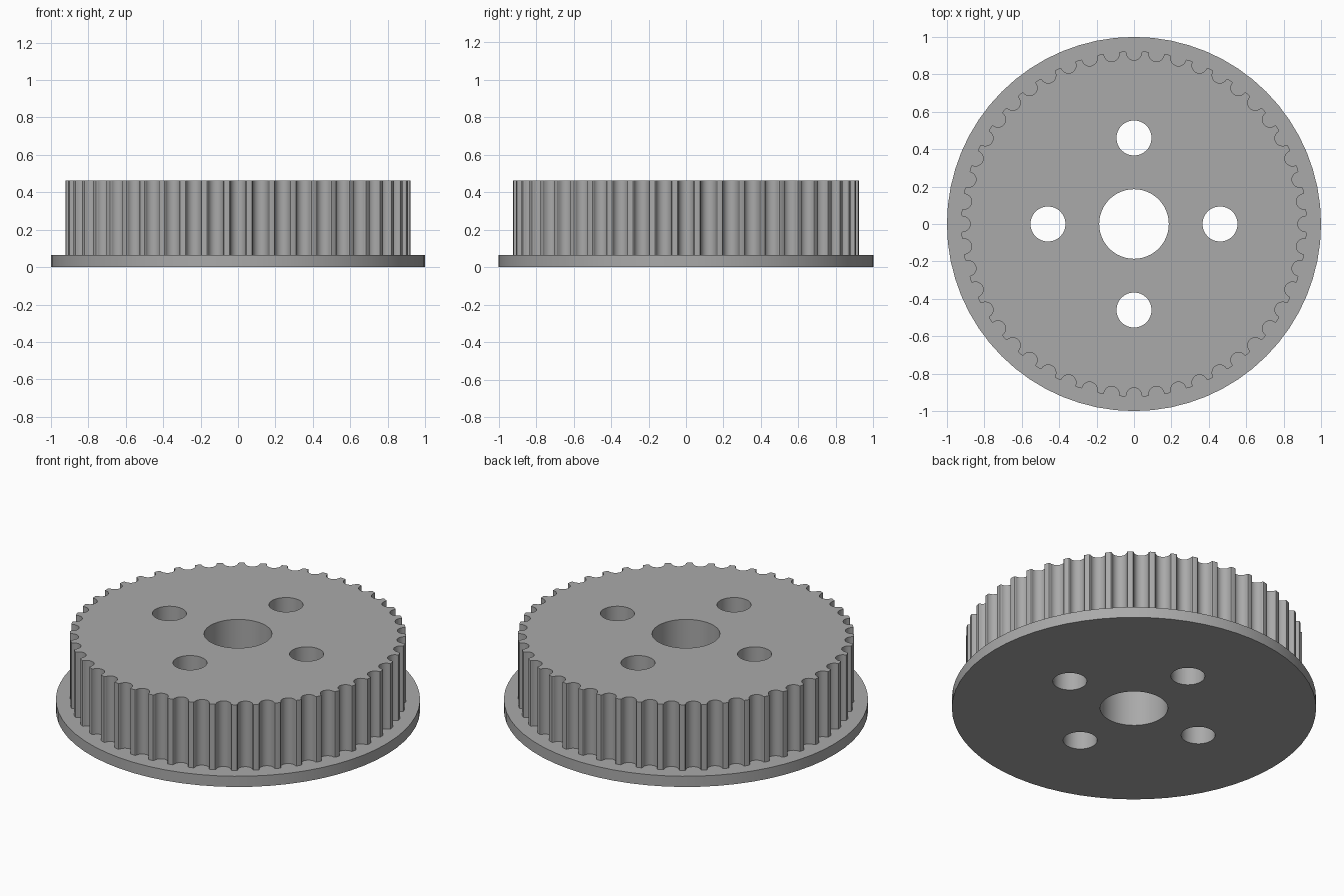
import bpy, bmesh
from math import cos, sin, pi, radians
from mathutils import Vector, Matrix

if "Cube" in bpy.data.objects:
    bpy.data.objects.remove(bpy.data.objects["Cube"], do_unlink=True)

TEETH = 48
HEIGHT, FLANGE_HEIGHT = 0.4625, 0.065

grey = bpy.data.materials.new("plain grey")
grey.use_nodes = True
colour = (0.4, 0.4, 0.4, 1)
grey.diffuse_color = colour
grey.node_tree.nodes["Principled BSDF"].inputs["Base Color"].default_value = colour


def circle(radius, count, x=0, y=0):
    return [(x + radius * cos(2 * pi * i / count), y + radius * sin(2 * pi * i / count))
            for i in range(count)]


def toothed_outline():
    """Round-bottomed grooves between narrow, slightly rounded teeth."""
    groove = [(0.917 - 0.041 * cos(a), 0.041 * sin(a))
              for a in (radians(d) for d in range(-90, 91, 15))]
    lip = [(0.9215, 0.045), (0.922, 0.0515)]
    pitch = [(x, -y) for x, y in reversed(lip)] + groove + lip
    points = []
    for i in range(TEETH):
        turn = Matrix.Rotation(2 * pi * i / TEETH, 2)
        points += [turn @ Vector(p) for p in pitch]
    return points


def prism(name, outline, bottom, top):
    bm = bmesh.new()
    base = bm.faces.new([bm.verts.new((x, y, bottom)) for x, y in outline])
    result = bmesh.ops.extrude_face_region(bm, geom=[base], use_keep_orig=True)
    moved = [v for v in result["geom"] if isinstance(v, bmesh.types.BMVert)]
    bmesh.ops.translate(bm, verts=moved, vec=(0, 0, top - bottom))
    bmesh.ops.recalc_face_normals(bm, faces=bm.faces)
    mesh = bpy.data.meshes.new(name)
    bm.to_mesh(mesh)
    bm.free()
    mesh.materials.append(grey)
    obj = bpy.data.objects.new(name, mesh)
    bpy.context.collection.objects.link(obj)
    return obj


def combine(target, other, operation):
    mod = target.modifiers.new(operation, "BOOLEAN")
    mod.operation, mod.object, mod.solver = operation, other, "EXACT"
    bpy.context.view_layer.objects.active = target
    bpy.ops.object.modifier_apply(modifier=mod.name)
    bpy.data.objects.remove(other, do_unlink=True)


# Toothed drum joined to its wide base flange
wheel = prism("toothed_wheel", toothed_outline(), FLANGE_HEIGHT / 2, HEIGHT)
flange = prism("flange", circle(1, 64), 0, FLANGE_HEIGHT)
combine(wheel, flange, "UNION")

# Centre bore and four bolt holes
holes = [circle(0.186, 64)]
holes += [circle(0.0935, 48, x, y) for x, y in circle(0.46, 4)]
for outline in holes:
    combine(wheel, prism("hole_cutter", outline, -0.1, HEIGHT + 0.1), "DIFFERENCE")

# Smooth walls with crisp rims
bpy.ops.object.select_all(action="DESELECT")
wheel.select_set(True)
bpy.context.view_layer.objects.active = wheel
bpy.ops.object.shade_smooth_by_angle(angle=radians(30))
